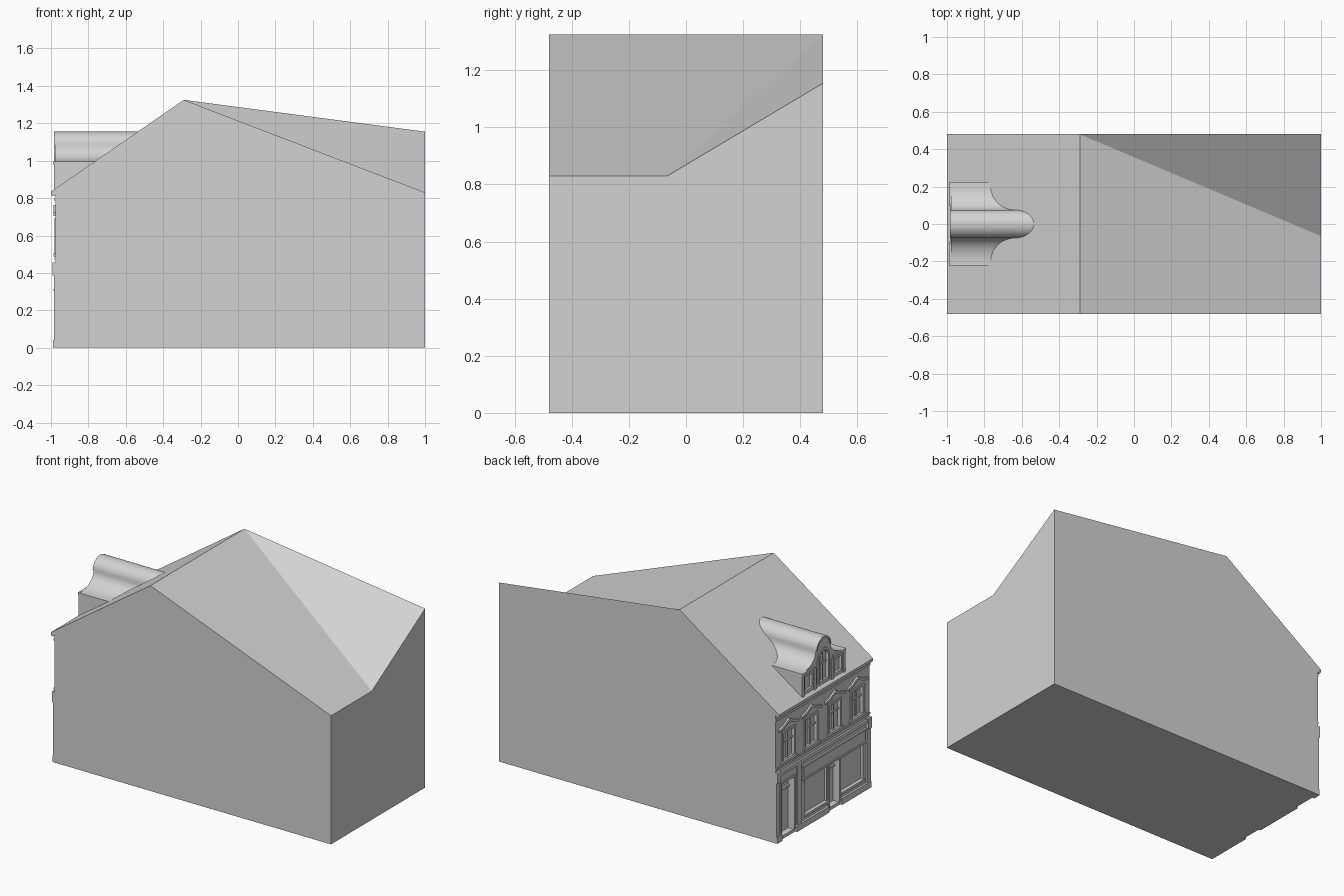
import bpy, bmesh, math

if "Cube" in bpy.data.objects:
    bpy.data.objects.remove(bpy.data.objects["Cube"])

stone = bpy.data.materials.new("light_grey")
stone.diffuse_color = (0.65, 0.65, 0.65, 1)
stone.use_nodes = True
stone.node_tree.nodes["Principled BSDF"].inputs["Base Color"].default_value = stone.diffuse_color
WALL, DORMER = -0.975, -0.979      # planes of the street wall and the dormer front


def finish(name, bm):
    bmesh.ops.recalc_face_normals(bm, faces=bm.faces)
    me = bpy.data.meshes.new(name)
    bm.to_mesh(me)
    bm.free()
    me.materials.append(stone)
    ob = bpy.data.objects.new(name, me)
    bpy.context.collection.objects.link(ob)
    return ob


def prism(bm, pts, x0, x1):
    """Extrude a (y, z) outline from x0 to x1."""
    a = [bm.verts.new((x0, y, z)) for y, z in pts]
    b = [bm.verts.new((x1, y, z)) for y, z in pts]
    bm.faces.new(a)
    bm.faces.new(b[::-1])
    for i in range(len(pts)):
        j = (i + 1) % len(pts)
        bm.faces.new((a[i], b[i], b[j], a[j]))


def rect(u0, u1, z0, z1):
    """Rectangle on the street front; u runs from the back corner y = 0.48."""
    return [(0.48 - u0, z0), (0.48 - u1, z0), (0.48 - u1, z1), (0.48 - u0, z1)]


def plates(name, outlines, x0, x1):
    bm = bmesh.new()
    for pts in outlines:
        prism(bm, pts, x0, x1)
    return finish(name, bm)


def frame(u0, u1, z0, z1, t):
    """Side strips and head of an opening."""
    return [rect(u0 - t, u0, z0, z1), rect(u1, u1 + t, z0, z1),
            rect(u0 - t, u1 + t, z1, z1 + t)]


def arch(r, z0, zc, n=16):
    return [(-r, z0), (r, z0)] + [(r * math.cos(math.pi * i / n), zc + r * math.sin(math.pi * i / n))
                                  for i in range(n + 1)]


def cut(ob, outlines, x0, x1):
    cutter = plates("opening_cutter", outlines, x0, x1)
    cutter.hide_render = True
    mod = ob.modifiers.new("openings", 'BOOLEAN')
    mod.operation, mod.solver, mod.object = 'DIFFERENCE', 'EXACT', cutter
    bpy.context.view_layer.objects.active = ob
    bpy.ops.object.modifier_apply(modifier=mod.name)
    bpy.data.objects.remove(cutter)


def smooth(ob):
    bpy.ops.object.select_all(action='DESELECT')
    ob.select_set(True)
    bpy.context.view_layer.objects.active = ob
    bpy.ops.object.shade_smooth_by_angle(angle=math.radians(30))


# main house: walls, eave overhang, ridge, and the raised triangular rear roof
bm = bmesh.new()
street = [(WALL, 0), (WALL, 0.825), (-1, 0.825), (-1, 0.834), (-0.29, 1.325)]
front = [bm.verts.new((x, -0.48, z)) for x, z in street + [(1, 0.83), (1, 0)]]
back = [bm.verts.new((x, 0.48, z)) for x, z in street + [(1, 1.155), (1, 0)]]
valley = bm.verts.new((1, -0.065, 0.83))
bm.faces.new(front)
bm.faces.new(back[::-1])
for i in range(4):
    bm.faces.new((front[i], back[i], back[i + 1], front[i + 1]))
bm.faces.new((front[4], back[4], valley, front[5]))
bm.faces.new((back[4], back[5], valley))
bm.faces.new((front[5], valley, back[5], back[6], front[6]))
bm.faces.new((front[6], back[6], back[0], front[0]))
house = finish("house_body", bm)

# openings in the street wall
centres = (0.13, 0.36, 0.60, 0.83)
sashes = [(c - 0.055, c + 0.055, 0.505, 0.68) for c in centres]
shop = [(0.30, 0.52, 0.075, 0.295), (0.67, 0.89, 0.075, 0.295)]
cut(house, [rect(*s) for s in sashes] + [rect(*s) for s in shop], -1.05, WALL + 0.015)
cut(house, [rect(0.06, 0.185, 0.02, 0.36), rect(0.545, 0.645, 0.02, 0.295)], -1.05, WALL + 0.04)

# upper windows: frames, sash bars, sills and pediments
trim, bars, sills, peds = [], [], [], []
for (u0, u1, z0, z1), c in zip(sashes, centres):
    trim += frame(u0, u1, z0, z1, 0.014)
    bars += [rect(c - 0.005, c + 0.005, z0, z1), rect(u0, u1, 0.615, 0.627)]
    sills += [rect(u0 - 0.025, u1 + 0.025, 0.487, 0.503)]
    y = 0.48 - c
    peds += [[(y - 0.1, 0.705), (y - 0.055, 0.715), (y, 0.742), (y + 0.055, 0.715), (y + 0.1, 0.705),
              (y + 0.1, 0.72), (y + 0.055, 0.732), (y, 0.762), (y - 0.055, 0.732), (y - 0.1, 0.72)]]
plates("window_frames", trim, WALL - 0.006, WALL + 0.004)
plates("window_bars", bars, WALL + 0.006, WALL + 0.016)
plates("window_sills", sills, WALL - 0.012, WALL + 0.004)
plates("window_pediments", peds, WALL - 0.012, WALL + 0.004)

# string courses and eave band
plates("string_course", [rect(0, 0.96, 0.425, 0.447)], WALL - 0.012, WALL + 0.004)
plates("bands", [rect(0, 0.96, 0.47, 0.482), rect(0, 0.96, 0.785, 0.80)], WALL - 0.005, WALL + 0.004)

# shopfront: sign board, pilasters, door frames, glazing bars
plates("sign_board", [rect(0.28, 0.91, 0.315, 0.385)], WALL - 0.006, WALL + 0.004)
plates("sign_border", [rect(0.27, 0.92, 0.385, 0.397), rect(0.27, 0.92, 0.303, 0.315)],
       WALL - 0.011, WALL + 0.004)
plates("pilasters", [rect(0, 0.035, 0.04, 0.425), rect(0.215, 0.255, 0.04, 0.425),
                     rect(0.925, 0.96, 0.04, 0.425)], WALL - 0.008, WALL + 0.004)
plates("corbels", [rect(u, u + 0.035, 0.385, 0.455) for u in (0, 0.925)], WALL - 0.016, WALL + 0.004)
plates("door_frames", frame(0.06, 0.185, 0.02, 0.36, 0.012)
       + [rect(0.53, 0.545, 0.02, 0.30), rect(0.645, 0.66, 0.02, 0.30)], WALL - 0.006, WALL + 0.004)
plates("door_transoms", [rect(0.06, 0.185, 0.29, 0.305), rect(0.545, 0.645, 0.245, 0.257)],
       WALL + 0.028, WALL + 0.042)
plates("shop_sills", [rect(a - 0.01, b + 0.01, 0.06, 0.075) for a, b, _, _ in shop],
       WALL - 0.008, WALL + 0.004)

# plinth blocks, with gaps at the two doors
plates("plinth", [rect(0, 0.05, 0, 0.04), rect(0.2, 0.53, 0, 0.04), rect(0.66, 0.96, 0, 0.04)],
       WALL - 0.014, WALL + 0.004)

# round gutter under the eave
gutter = plates("gutter", [rect(0, 0.96, 0.81, 0.815)], -0.99, -0.98)
gutter.data.clear_geometry()
bm = bmesh.new()
bmesh.ops.create_cone(bm, cap_ends=True, segments=16, radius1=0.012, radius2=0.012, depth=0.958)
for v in bm.verts:
    x, y, z = v.co
    v.co = (-0.988 + x, z, 0.822 + y)
bm.to_mesh(gutter.data)
bm.free()
smooth(gutter)

# bell-shaped dormer: concave shoulders flowing into a round top
half = [(0.222, 0.83), (0.222, 0.995)]
half += [(0.205 - 0.13 * math.sin(t), 1.085 - 0.09 * math.cos(t))
         for t in [math.pi / 2 * i / 12 for i in range(13)]]
half += [(0.075 * math.cos(t), 1.085 + 0.07 * math.sin(t))
         for t in [math.pi / 2 * i / 10 for i in range(1, 11)]]
outline = half + [(-y, z) for y, z in half[-2::-1]]
dormer = plates("dormer", [outline], DORMER, -0.45)
side_windows = [(0.295, 0.365, 0.87, 0.96), (0.595, 0.665, 0.87, 0.96)]
cut(dormer, [rect(*s) for s in side_windows] + [arch(0.045, 0.87, 1.02)], -1.05, DORMER + 0.015)
smooth(dormer)

# dormer trim: shoulder cornices, pilasters, window bars, arch moulding, curved coping
plates("dormer_cornice", [rect(0.258, 0.385, 0.98, 0.996), rect(0.575, 0.702, 0.98, 0.996)],
       DORMER - 0.009, DORMER + 0.004)
plates("dormer_pilasters", [rect(u, u + 0.022, 0.845, 0.98) for u in (0.258, 0.38, 0.558, 0.68)],
       DORMER - 0.006, DORMER + 0.004)
plates("dormer_bars", [rect(0.475, 0.485, 0.87, 1.063), rect(0.437, 0.523, 0.98, 0.99)],
       DORMER + 0.006, DORMER + 0.016)
outer, inner = arch(0.06, 0.87, 1.02), arch(0.045, 0.87, 1.02)
plates("dormer_arch", [outer[1:] + [outer[0], inner[0]] + inner[:1:-1] + [inner[1]]],
       DORMER - 0.006, DORMER + 0.004)
crown = [(0.075 * math.cos(math.pi * i / 16), 1.085 + 0.07 * math.sin(math.pi * i / 16)) for i in range(17)]
plates("dormer_crown", [crown + [(y * 0.84, 1.085 + (z - 1.085) * 0.84) for y, z in crown[::-1]]],
       DORMER - 0.006, DORMER + 0.004)
